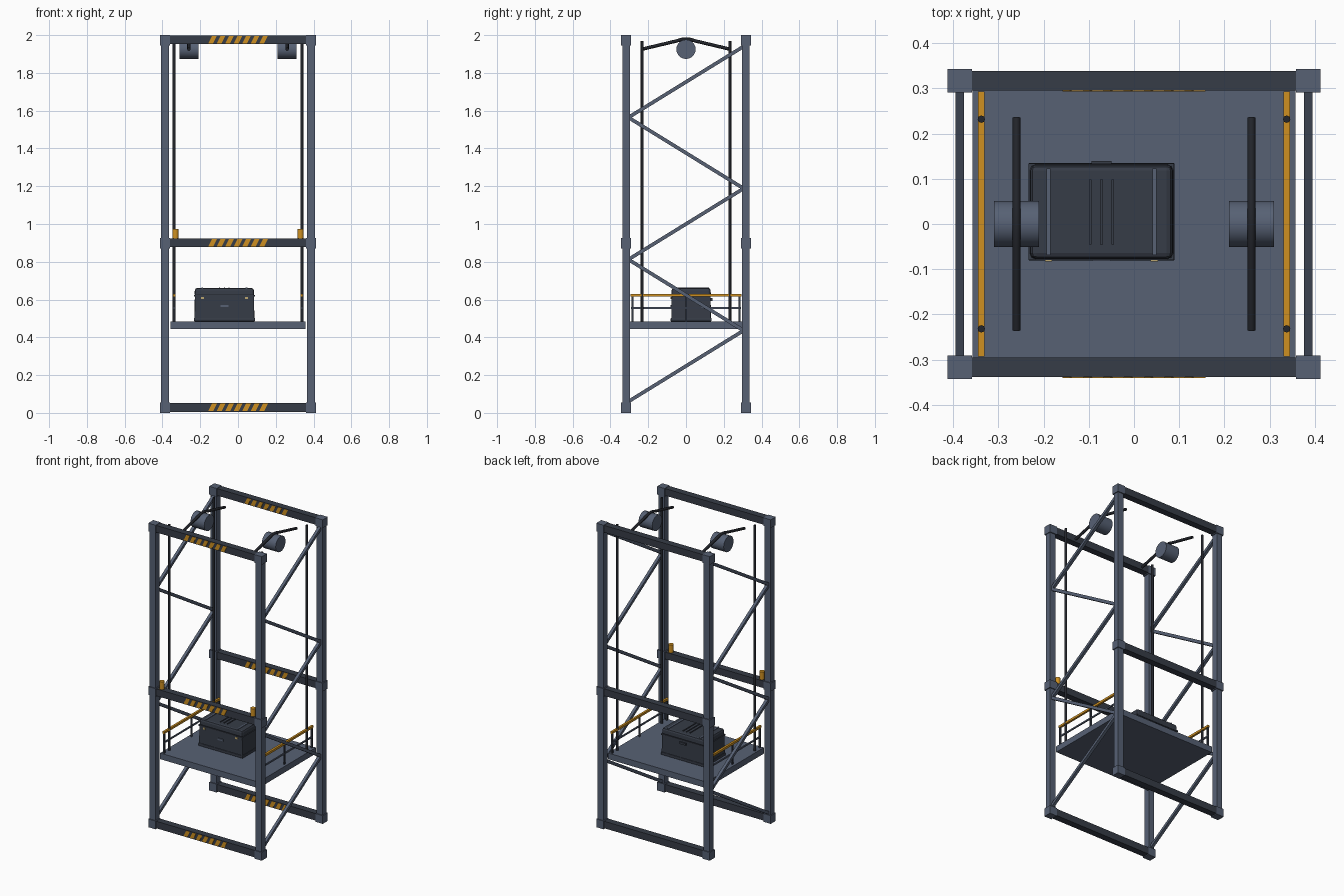
import bpy
import bmesh
from mathutils import Vector

cube = bpy.data.objects.get("Cube")
if cube:
    bpy.data.objects.remove(cube)


def material(name, rgb):
    mat = bpy.data.materials.new(name)
    mat.use_nodes = True
    colour = (*rgb, 1)
    mat.diffuse_color = colour
    mat.node_tree.nodes["Principled BSDF"].inputs["Base Color"].default_value = colour
    return mat


STEEL = material("blue grey steel", (0.095, 0.12, 0.175))
DARK = material("dark steel", (0.037, 0.045, 0.063))
CABLE = material("black cable", (0.016, 0.018, 0.024))
ORANGE = material("safety orange", (0.62, 0.28, 0.015))
BRASS = material("brass", (0.5, 0.38, 0.16))


def add_object(name, bm, mat, smooth=False):
    bmesh.ops.recalc_face_normals(bm, faces=bm.faces)
    mesh = bpy.data.meshes.new(name)
    bm.to_mesh(mesh)
    bm.free()
    mesh.materials.append(mat)
    obj = bpy.data.objects.new(name, mesh)
    bpy.context.collection.objects.link(obj)
    if smooth:
        bpy.ops.object.select_all(action="DESELECT")
        obj.select_set(True)
        bpy.context.view_layer.objects.active = obj
        bpy.ops.object.shade_smooth_by_angle()
    return obj


def box(name, centre, size, mat, bevel=0, taper=1):
    bm = bmesh.new()
    bmesh.ops.create_cube(bm, size=1)
    for v in bm.verts:
        k = taper if v.co.z > 0 else 1
        v.co = Vector((v.co.x * size[0] * k, v.co.y * size[1] * k, v.co.z * size[2])) + Vector(centre)
    if bevel:
        bmesh.ops.bevel(bm, geom=bm.edges[:], offset=bevel, segments=2, affect="EDGES", profile=0.5)
    return add_object(name, bm, mat)


def rod(name, start, end, radius, mat, sides=16):
    start, end = Vector(start), Vector(end)
    bm = bmesh.new()
    bmesh.ops.create_cone(bm, cap_ends=True, segments=sides, radius1=radius,
                          radius2=radius, depth=(end - start).length)
    turn = (end - start).to_track_quat("Z", "Y")
    for v in bm.verts:
        v.co = turn @ v.co + (start + end) / 2
    return add_object(name, bm, mat, smooth=True)


def side_bar(name, x, start, end, width, mat):
    """Square bar between two (y, z) points in a side plane."""
    a, b = Vector((0, *start)), Vector((0, *end))
    along = (b - a).normalized()
    across = along.cross(Vector((1, 0, 0))) * width / 2
    bm = bmesh.new()
    ends = []
    for p in (a, b):
        ends.append([bm.verts.new(p + Vector((x + sx * width / 2, 0, 0)) + sy * across)
                     for sx, sy in ((-1, -1), (1, -1), (1, 1), (-1, 1))])
    for i in range(4):
        j = (i + 1) % 4
        bm.faces.new((ends[0][i], ends[0][j], ends[1][j], ends[1][i]))
    bm.faces.new(ends[0])
    bm.faces.new(ends[1])
    return add_object(name, bm, mat)


def hazard_stripes(name, y, z, height):
    """Slanted thin plates on the front face of a beam."""
    bm = bmesh.new()
    pitch, width, slant = 0.045, 0.026, 0.02
    for i in range(7):
        x = -0.158 + i * pitch
        low, high = z - height / 2, z + height / 2
        outline = ((x, low), (x + width, low), (x + width + slant, high), (x + slant, high))
        face = bm.faces.new([bm.verts.new((px, y, pz)) for px, pz in outline])
        solid = bmesh.ops.extrude_face_region(bm, geom=[face])
        for v in solid["geom"]:
            if isinstance(v, bmesh.types.BMVert):
                v.co.y -= 0.002
    add_object(name, bm, ORANGE)


POST_X, POST_Y = 0.386, 0.317
LEVELS = (0.027, 0.898, 1.973)

# Frame: posts, collars and striped cross beams
for y, end in ((-POST_Y, "front"), (POST_Y, "back")):
    for x, side in ((POST_X, "left"), (-POST_X, "right")):
        box(f"{end}_{side}_post", (x, y, 1), (0.042, 0.04, 1.98), STEEL)
        for z in LEVELS:
            box(f"{end}_{side}_collar", (x, y, z), (0.054, 0.052, 0.054), STEEL)
    for z in LEVELS:
        box(f"{end}_beam", (0, y, z + 0.002), (0.74, 0.044, 0.046), DARK)
        hazard_stripes(f"{end}_beam_stripes", y - 0.0218, z + 0.002, 0.04)

# Warning lamps on the middle front beam
for x in (-0.331, 0.331):
    rod("warning_lamp", (x, -POST_Y, 0.92), (x, -POST_Y, 0.974), 0.016, ORANGE)

# Platform
box("platform", (0, 0, 0.465), (0.716, 0.596, 0.04), STEEL)

for x in (-1, 1):
    # Zigzag side bracing
    for i in range(5):
        s = -1 if i % 2 == 0 else 1
        low = 0.06 + i * 0.376
        side_bar("side_brace", x * POST_X, (s * 0.305, low), (-s * 0.305, low + 0.376), 0.019, STEEL)

    # Railings
    rail_x = x * 0.338
    box("top_rail", (rail_x, 0, 0.622), (0.014, 0.586, 0.014), ORANGE)
    box("middle_rail", (rail_x, 0, 0.555), (0.008, 0.58, 0.009), STEEL)
    for y in (-0.284, 0, 0.284):
        box("rail_post", (rail_x, y, 0.552), (0.01, 0.01, 0.135), DARK)

    # Hoist cables
    for y in (-0.232, 0.232):
        rod("hoist_cable", (rail_x, y, 0.48), (rail_x, y, 1.968), 0.008, CABLE)

    # Pulley drum with the cable bent over it
    drum_x = x * 0.26
    rod("pulley_drum", (drum_x - 0.05, 0, 1.925), (drum_x + 0.05, 0, 1.925), 0.051, STEEL, 32)
    curve = bpy.data.curves.new("pulley_cable", "CURVE")
    curve.dimensions = "3D"
    curve.bevel_depth = 0.009
    curve.bevel_resolution = 2
    curve.use_fill_caps = True
    path = ((-0.235, 1.925), (-0.05, 1.969), (-0.02, 1.978), (0.02, 1.978), (0.05, 1.969), (0.235, 1.925))
    spline = curve.splines.new("POLY")
    spline.points.add(len(path) - 1)
    for point, (y, z) in zip(spline.points, path):
        point.co = (drum_x, y, z, 1)
    curve.materials.append(CABLE)
    bpy.context.collection.objects.link(bpy.data.objects.new("pulley_cable", curve))

# Cargo case: base, body and lid
CX, CY = -0.072, 0.027
box("case_base", (CX, CY, 0.494), (0.324, 0.216, 0.018), DARK, 0.003)
box("case_body", (CX, CY, 0.555), (0.318, 0.21, 0.13), DARK, 0.004, 0.985)
box("case_rim", (CX, CY, 0.619), (0.322, 0.214, 0.008), DARK)
box("case_lid", (CX, CY, 0.639), (0.318, 0.21, 0.044), DARK, 0.012, 0.98)

# Case details: lid ribs, ridges, latches and handles
for s in (-1, 1):
    box("lid_rib", (CX + s * 0.117, CY, 0.661), (0.009, 0.192, 0.007), STEEL)
    box("latch", (CX + s * 0.117, CY - 0.107, 0.608), (0.016, 0.006, 0.012), BRASS)
for i in (-1, 0, 1):
    box("lid_ridge", (CX + i * 0.025, CY, 0.662), (0.006, 0.144, 0.006), DARK)
box("front_plate", (CX, CY - 0.106, 0.566), (0.042, 0.006, 0.012), STEEL)
box("back_handle", (CX, CY + 0.108, 0.6), (0.044, 0.008, 0.014), DARK)
